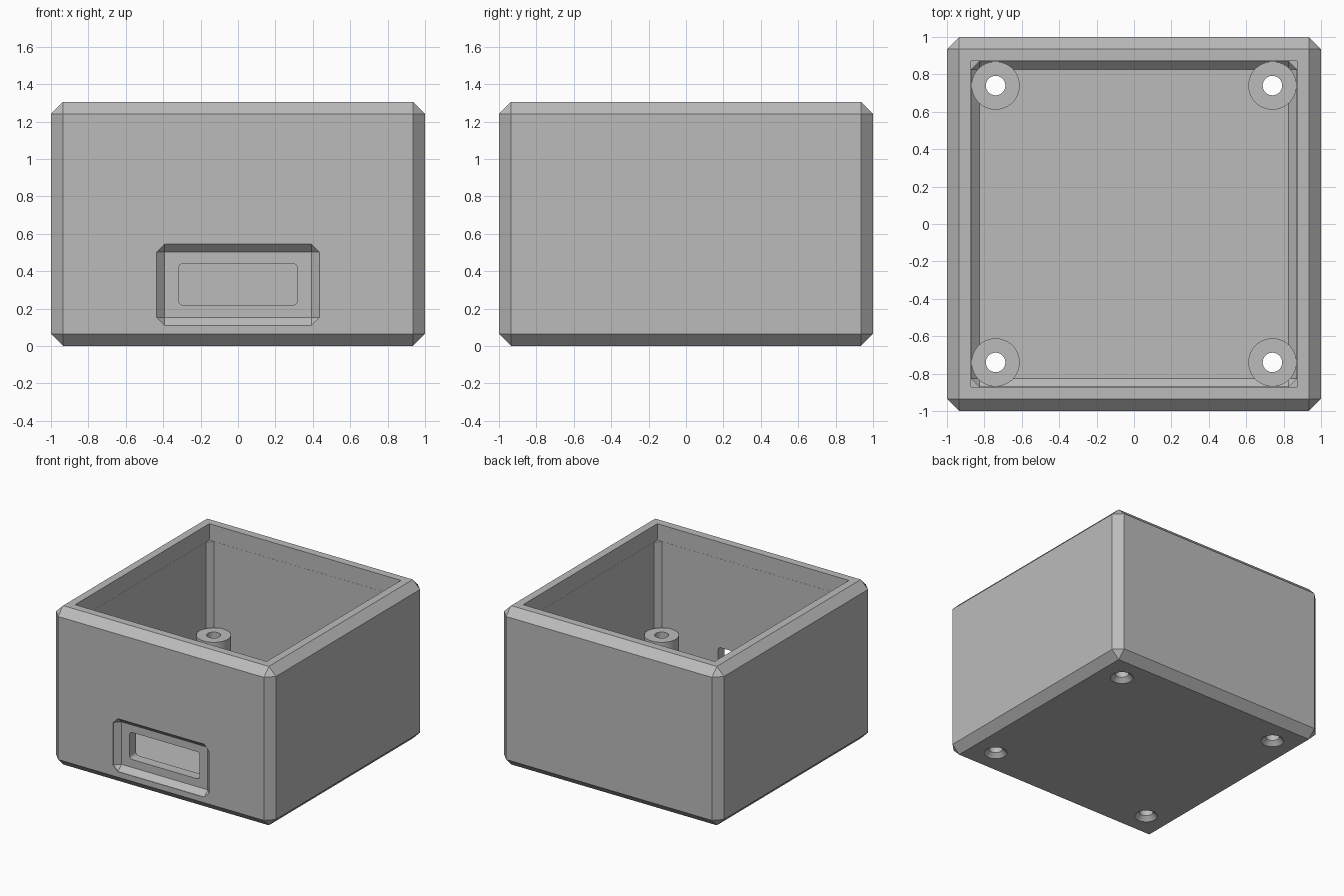
import bpy, bmesh
from mathutils import Matrix, Vector

if "Cube" in bpy.data.objects:
    bpy.data.objects.remove(bpy.data.objects["Cube"], do_unlink=True)

GREY = bpy.data.materials.new("plain grey plastic")
GREY.use_nodes = True
GREY.diffuse_color = (0.5, 0.5, 0.5, 1)
GREY.node_tree.nodes["Principled BSDF"].inputs["Base Color"].default_value = (0.5, 0.5, 0.5, 1)

HEIGHT = 1.305
INNER = 0.87        # half width of the cavity
SCREW = 0.74        # screw post offset from the centre


def finish(bm, name):
    bmesh.ops.recalc_face_normals(bm, faces=bm.faces)
    mesh = bpy.data.meshes.new(name)
    bm.to_mesh(mesh)
    bm.free()
    mesh.materials.append(GREY)
    obj = bpy.data.objects.new(name, mesh)
    bpy.context.collection.objects.link(obj)
    return obj


def block(name, low, high, chamfer=0.0, segments=1, axis=None):
    """Box between two corners; bevels every edge, or only those along one axis."""
    low, high = Vector(low), Vector(high)
    bm = bmesh.new()
    bmesh.ops.create_cube(bm, size=1)
    bmesh.ops.transform(bm, verts=bm.verts,
                        matrix=Matrix.Translation((low + high) / 2) @ Matrix.Diagonal((*(high - low), 1)))
    if chamfer:
        edges = [e for e in bm.edges if axis is None
                 or abs((e.verts[0].co - e.verts[1].co).normalized()[axis]) > 0.9]
        bmesh.ops.bevel(bm, geom=edges, offset=chamfer, offset_type='OFFSET',
                        segments=segments, profile=0.5, affect='EDGES')
    return finish(bm, name)


def round_part(name, x, y, z0, z1, r0, r1):
    bm = bmesh.new()
    bmesh.ops.create_cone(bm, cap_ends=True, segments=48, radius1=r0, radius2=r1, depth=z1 - z0,
                          matrix=Matrix.Translation((x, y, (z0 + z1) / 2)))
    return finish(bm, name)


def cut(obj, cutters):
    """Subtract the cutters one after another and bake the result."""
    for cutter in cutters:
        cutter.hide_render = True
        mod = obj.modifiers.new("cut", 'BOOLEAN')
        mod.operation = 'DIFFERENCE'
        mod.solver = 'EXACT'
        mod.object = cutter
    bpy.context.view_layer.update()
    graph = bpy.context.evaluated_depsgraph_get()
    mesh = bpy.data.meshes.new_from_object(obj.evaluated_get(graph))
    obj.modifiers.clear()
    obj.data = mesh


# Chamfered outer shell
body = block("case_body", (-1, -1, 0), (1, 1, HEIGHT), 0.065)

# Open cavity: square mouth above a chamfered chamber
mouth = INNER + 0.001
cutters = [
    block("cavity_cutter", (-INNER, -INNER, 0.13), (INNER, INNER, 1.23), 0.043),
    block("mouth_cutter", (-mouth, -mouth, 1.17), (mouth, mouth, HEIGHT + 0.2)),
    # Front port: shallow chamfered recess with a rounded slot through the wall
    block("recess_cutter", (-0.435, -1.1, 0.11), (0.435, -0.953, 0.545), 0.043),
    block("slot_cutter", (-0.318, -1.2, 0.218), (0.318, -0.8, 0.44), 0.025, 6, axis=1),
]

# Screw posts, with holes countersunk from below
posts = []
for side, sx in (("right", -1), ("left", 1)):
    for end, sy in (("front", -1), ("back", 1)):
        x, y = sx * SCREW, sy * SCREW
        tag = f"{end}_{side}"
        post = round_part(f"{tag}_screw_post", x, y, 0.12, 0.475, 0.129, 0.129)
        hole = round_part(f"{tag}_hole_cutter", x, y, -0.1, 0.6, 0.052, 0.052)
        sink = round_part(f"{tag}_countersink_cutter", x, y, -0.04, 0.036, 0.126, 0.05)
        cut(post, [hole])
        posts.append(post)
        cutters += [hole, sink]

cut(body, cutters)
for cutter in cutters:
    bpy.data.objects.remove(cutter, do_unlink=True)

# Smooth round walls, crisp chamfers
bpy.ops.object.select_all(action='DESELECT')
for obj in [body] + posts:
    obj.select_set(True)
bpy.context.view_layer.objects.active = body
bpy.ops.object.shade_smooth_by_angle(angle=0.5)
